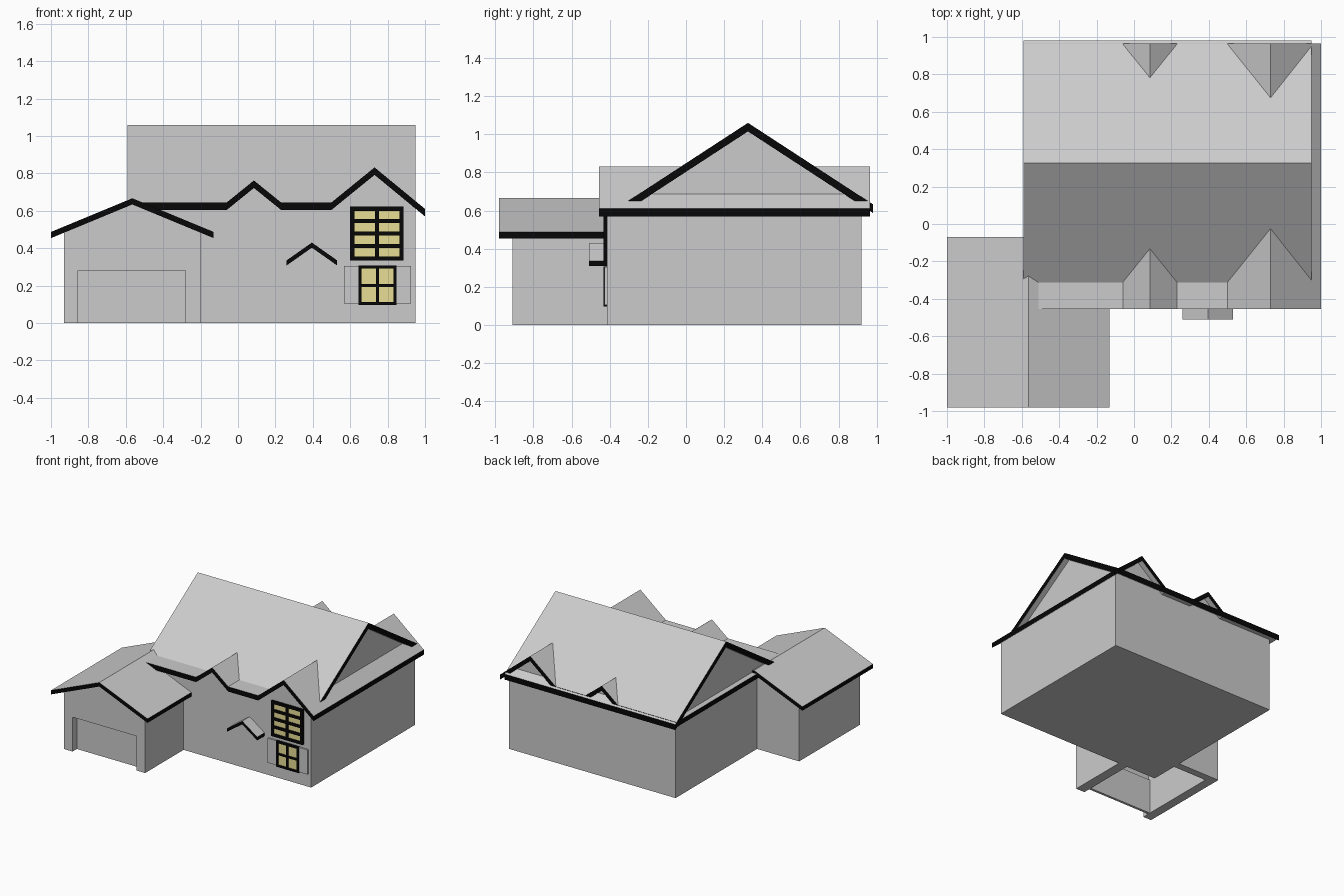
import bpy, bmesh

if "Cube" in bpy.data.objects:
    bpy.data.objects.remove(bpy.data.objects["Cube"])


def material(name, rgb):
    m = bpy.data.materials.new(name)
    m.diffuse_color = (*rgb, 1)
    m.use_nodes = True
    m.node_tree.nodes["Principled BSDF"].inputs["Base Color"].default_value = m.diffuse_color
    return m


GREY = material("grey", (0.6, 0.6, 0.6))
BLACK = material("black", (0.002, 0.002, 0.002))
YELLOW = material("pale yellow", (0.80, 0.73, 0.30))


def prism(name, tops, bottoms, a, b, axis="y", mats=(GREY,), trim=False):
    """Strip between a top and a bottom line, extruded from a to b along an axis."""
    bm = bmesh.new()

    def vert(p, d):
        return bm.verts.new((p[0], d, p[1]) if axis == "y" else (d, p[0], p[1]))

    rings = [[vert(t, a), vert(t, b), vert(l, b), vert(l, a)]
             for t, l in zip(tops, bottoms)]
    for r, s in zip(rings, rings[1:]):
        for i in range(4):
            j = (i + 1) % 4
            bm.faces.new((r[i], r[j], s[j], s[i]))
    bm.faces.new(rings[0])
    bm.faces.new(rings[-1])
    bmesh.ops.recalc_face_normals(bm, faces=bm.faces)
    if trim:  # upright edges of a roof sheet get the trim colour
        for f in bm.faces:
            f.normal_update()
            f.material_index = int(abs(f.normal.z) < 0.1)
    me = bpy.data.meshes.new(name)
    bm.to_mesh(me)
    bm.free()
    for m in mats:
        me.materials.append(m)
    ob = bpy.data.objects.new(name, me)
    bpy.context.collection.objects.link(ob)
    return ob


def box(name, x0, x1, y0, y1, z0, z1, mat=GREY):
    return prism(name, [(x0, z1), (x1, z1)], [(x0, z0), (x1, z0)], y0, y1, mats=(mat,))


def lower(pts, d):
    return [(p, z - d) for p, z in pts]


def roof(name, pts, thick, a, b, axis="y"):
    return prism(name, pts, lower(pts, thick), a, b, axis, (GREY, BLACK), True)


# zigzag lower roof running front to back
zig = [(-0.06, 0.645), (0.085, 0.762), (0.23, 0.645), (0.50, 0.645), (0.73, 0.832)]
roof("lower_roof", [(-0.59, 0.645)] + zig + [(1.0, 0.61)], 0.04, -0.455, 0.965)

# house body filled up to the lower roof
body = lower([(-0.55, 0.645)] + zig + [(0.95, 0.651)], 0.04)
prism("house_body", body, [(x, 0) for x, z in body], -0.415, 0.92)

# main gable roof with recessed gable walls
roof("main_roof", [(-0.33, 0.633), (0.325, 1.06), (0.98, 0.633)], 0.045, -0.59, 0.95, "x")
gable = [(-0.32, 0.60), (0.325, 1.02), (0.92, 0.63)]
for side, x in (("left", -0.545), ("right", 0.885)):
    prism("gable_wall_" + side, gable, [(y, 0.595) for y, z in gable], x, x + 0.02, "x")

# garage roof, walls, lintel and recessed door
roof("garage_roof", [(-1.0, 0.487), (-0.565, 0.667), (-0.13, 0.487)], 0.033, -0.98, -0.07)


def under(x):
    return (x, 0.634 - 0.414 * abs(x + 0.565))


for name, xs, z0, y0, y1 in (
        ("garage_left_wall", (-0.93, -0.855), 0, -0.91, -0.13),
        ("garage_right_wall", (-0.28, -0.20), 0, -0.91, -0.41),
        ("garage_lintel", (-0.855, -0.565, -0.28), 0.28, -0.91, -0.85),
        ("garage_back_wall", (-0.855, -0.55), 0, -0.19, -0.13)):
    prism(name, [under(x) for x in xs], [(x, z0) for x in xs], y0, y1)
box("garage_door", -0.855, -0.28, -0.855, -0.835, 0, 0.285)

# small canopy above the entrance
roof("entrance_canopy", [(0.26, 0.335), (0.395, 0.43), (0.53, 0.335)], 0.027, -0.51, -0.412)


def window(name, x0, x1, z0, z1, cols, rows, bar):
    """Yellow pane plate with a grid of black bars."""
    box(name + "_panes", x0 + 0.005, x1 - 0.005, -0.424, -0.415, z0 + 0.005, z1 - 0.005, YELLOW)
    for i in range(cols + 1):
        x = x0 + (x1 - x0 - bar) * i / cols
        box(name + "_upright", x, x + bar, -0.434, -0.415, z0, z1, BLACK)
    for i in range(rows + 1):
        z = z0 + (z1 - z0 - bar) * i / rows
        box(name + "_crossbar", x0, x1, -0.433, -0.415, z, z + bar, BLACK)


# windows and shutters
window("upper_window", 0.60, 0.885, 0.335, 0.622, 2, 4, 0.022)
window("lower_window", 0.645, 0.848, 0.097, 0.307, 2, 2, 0.016)
for x in (0.567, 0.848):
    box("shutter", x, x + 0.078, -0.428, -0.415, 0.105, 0.305)
